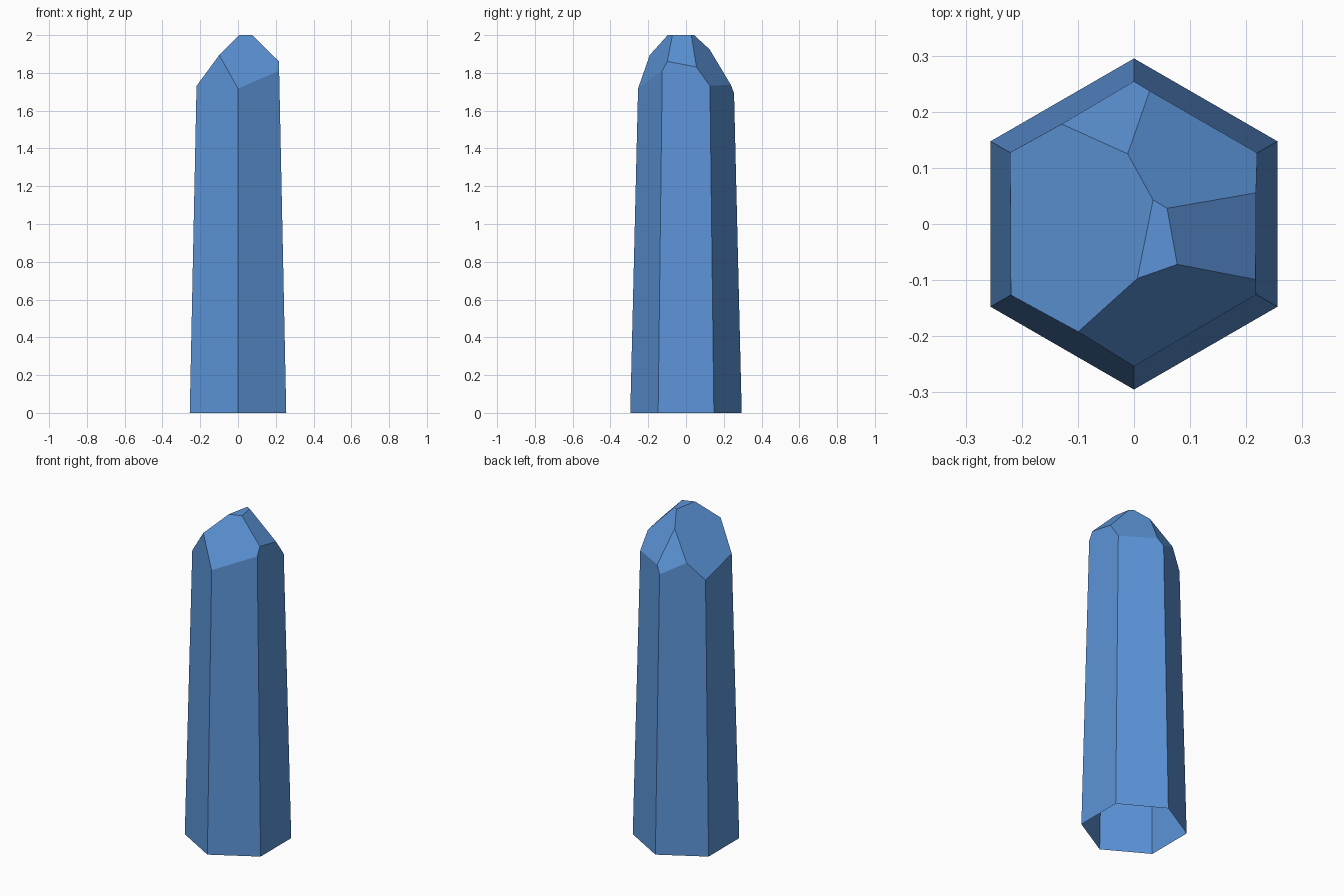
import bpy
import bmesh
import math
from mathutils import Vector

default = bpy.data.objects.get("Cube")
if default:
    bpy.data.objects.remove(default, do_unlink=True)

# Single blue crystal material
colour = (0.107, 0.296, 0.686, 1.0)
blue = bpy.data.materials.new("crystal_blue")
blue.use_nodes = True
blue.diffuse_color = colour
for node in blue.node_tree.nodes:
    if node.type == "BSDF_PRINCIPLED":
        node.inputs["Base Color"].default_value = colour


def hexagon(bm, radius, z):
    """Ring of six vertices with corners facing front and back."""
    angles = [math.radians(90 + 60 * i) for i in range(6)]
    return [bm.verts.new((radius * math.cos(a), radius * math.sin(a), z)) for a in angles]


def slice_facet(bm, point, fall):
    """Cut away everything above a plane that drops by fall per unit of x and y."""
    normal = Vector((fall[0], fall[1], 1)).normalized()
    geom = bm.verts[:] + bm.edges[:] + bm.faces[:]
    cut = bmesh.ops.bisect_plane(bm, geom=geom, dist=1e-5, plane_co=point,
                                 plane_no=normal, clear_outer=True)
    rim = [e for e in cut["geom_cut"] if isinstance(e, bmesh.types.BMEdge)]
    bmesh.ops.contextual_create(bm, geom=rim)


# Tapered six-sided shaft with a flat cap
bm = bmesh.new()
lower, upper = hexagon(bm, 0.295, 0), hexagon(bm, 0.247, 2)
for i in range(6):
    j = (i + 1) % 6
    bm.faces.new((lower[i], lower[j], upper[j], upper[i]))
bm.faces.new(upper)
base = bm.faces.new(lower[::-1])

# Irregular tip facets: point on the plane, then its fall
facets = [
    ((0.006, -0.097, 2), (0.644, -1.829)),      # front
    ((0.077, -0.072, 2), (1.033, 0.186)),       # left
    ((0.059, 0.028, 2), (0.826, 1.377)),        # back left
    ((0.006, -0.097, 2), (-1.225, 0.245)),      # right
    ((-0.010, 0.125, 1.925), (-0.504, 1.841)),  # back
]
for point, fall in facets:
    slice_facet(bm, point, fall)

# Tidy normals, then open the underside
bmesh.ops.remove_doubles(bm, verts=bm.verts[:], dist=0.0005)
bmesh.ops.recalc_face_normals(bm, faces=bm.faces[:])
underside = [f for f in bm.faces if all(v.co.z < 0.001 for v in f.verts)]
bmesh.ops.delete(bm, geom=underside, context="FACES")

mesh = bpy.data.meshes.new("crystal_shard")
bm.to_mesh(mesh)
bm.free()
mesh.materials.append(blue)
shard = bpy.data.objects.new("crystal_shard", mesh)
bpy.context.collection.objects.link(shard)
